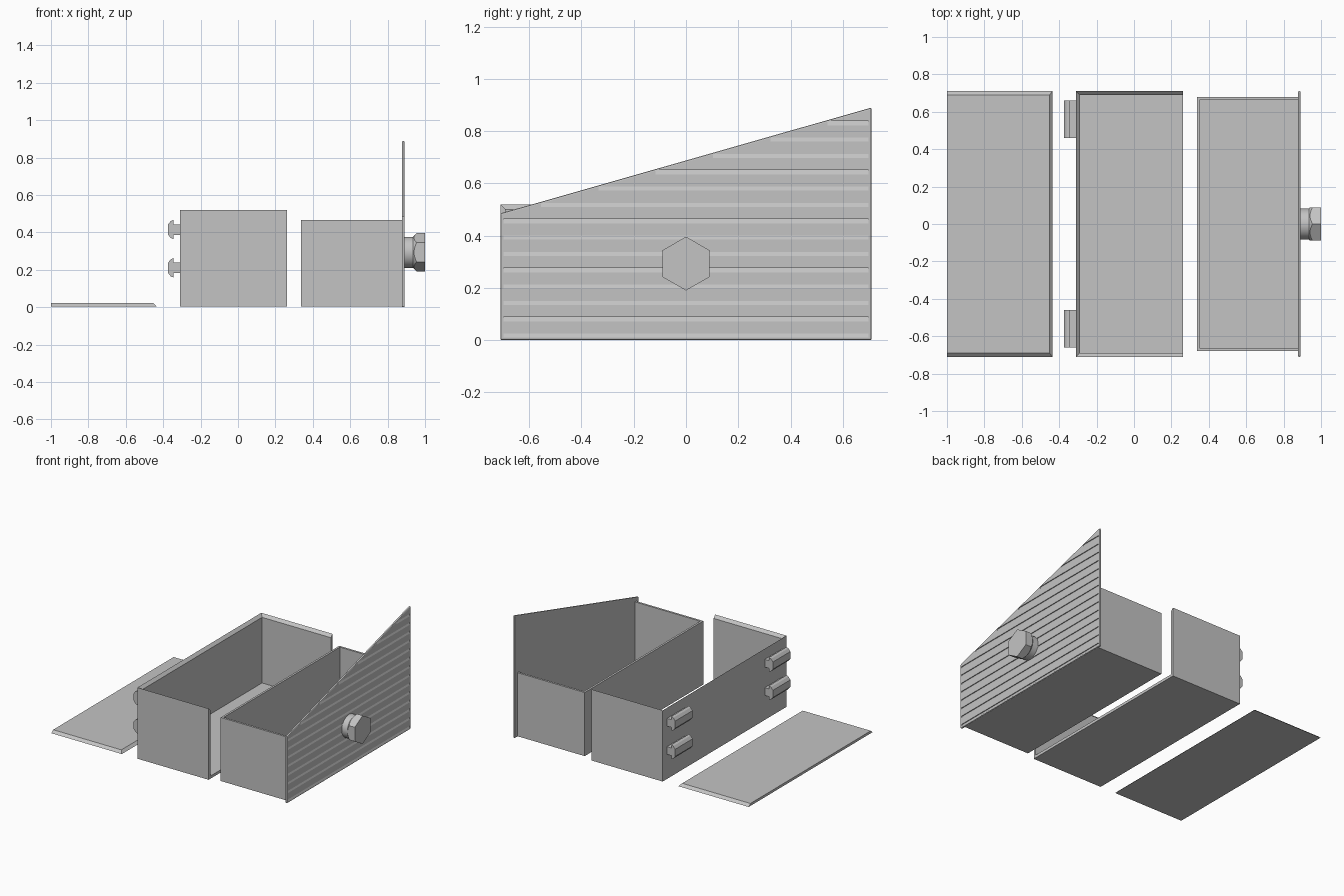
import bpy, bmesh, math
from mathutils import Matrix

cube = bpy.data.objects.get("Cube")
if cube:
    bpy.data.objects.remove(cube, do_unlink=True)

grey = bpy.data.materials.new("plain_grey")
grey.use_nodes = True
tone = (0.55, 0.55, 0.55, 1)
grey.diffuse_color = tone
grey.node_tree.nodes["Principled BSDF"].inputs["Base Color"].default_value = tone


def finish(name, bm):
    bmesh.ops.recalc_face_normals(bm, faces=bm.faces[:])
    mesh = bpy.data.meshes.new(name)
    bm.to_mesh(mesh)
    bm.free()
    mesh.materials.append(grey)
    obj = bpy.data.objects.new(name, mesh)
    bpy.context.scene.collection.objects.link(obj)
    return obj


def add_prism(bm, points, axis, a, b):
    """Extrude a 2D outline along an axis from a to b."""
    place = {"x": lambda p, d: (d, p[0], p[1]),
             "y": lambda p, d: (p[0], d, p[1]),
             "z": lambda p, d: (p[0], p[1], d)}[axis]
    low = [bm.verts.new(place(p, a)) for p in points]
    high = [bm.verts.new(place(p, b)) for p in points]
    bm.faces.new(low)
    bm.faces.new(high)
    for i in range(len(points)):
        j = (i + 1) % len(points)
        bm.faces.new((low[i], low[j], high[j], high[i]))


def prism(name, points, axis, a, b):
    bm = bmesh.new()
    add_prism(bm, points, axis, a, b)
    return finish(name, bm)


def rect(x0, x1, y):
    return [(x0, -y), (x1, -y), (x1, y), (x0, y)]


def circle(n, r, cz):
    return [(r * math.sin(k * math.tau / n), cz + r * math.cos(k * math.tau / n))
            for k in range(n)]


def three_walls(name, x0, x1, w, t, z0, z1, drop):
    """U-shaped wall open towards +x; the rim falls inward by drop."""
    bm = bmesh.new()
    outer = [(x1, -w), (x0, -w), (x0, w), (x1, w)]
    inner = [(x1, t - w), (x0 + t, t - w), (x0 + t, w - t), (x1, w - t)]
    rings = [[bm.verts.new(c) for c in
              ((*o, z0), (*o, z1), (*i, z1 - drop), (*i, z0))]
             for o, i in zip(outer, inner)]
    for a, b in zip(rings, rings[1:]):
        for k in range(4):
            m = (k + 1) % 4
            bm.faces.new((a[k], a[m], b[m], b[k]))
    bm.faces.new(rings[0])
    bm.faces.new(rings[-1])
    return finish(name, bm)


def bake(obj):
    """Apply the modifiers of an object."""
    graph = bpy.context.evaluated_depsgraph_get()
    mesh = bpy.data.meshes.new_from_object(obj.evaluated_get(graph))
    obj.modifiers.clear()
    obj.data = mesh


def carve(obj, cutter, operation):
    mod = obj.modifiers.new("carve", "BOOLEAN")
    mod.operation, mod.object, mod.solver = operation, cutter, "EXACT"
    bake(obj)
    bpy.data.objects.remove(cutter, do_unlink=True)


BASE = 0.004

# Sliding lid with three sloped edges
lid = prism("sliding_lid", rect(-1, -0.435, 0.71), "z", BASE, 0.022)
for v in lid.data.vertices:
    if v.co.z > 0.01:
        v.co.y *= 0.69 / 0.71
        if v.co.x > -0.5:
            v.co.x -= 0.018

# Outer casing
three_walls("casing_walls", -0.31, 0.262, 0.71, 0.02, BASE, 0.52, 0.02)
prism("casing_floor", rect(-0.29, 0.262, 0.69), "z", BASE, 0.024)

# Mushroom-shaped rails on the back of the casing
half = [(-0.31, 0.028), (-0.345, 0.028), (-0.345, 0.052), (-0.36, 0.045), (-0.375, 0.026)]
for side, y in (("left", 0.46), ("right", -0.66)):
    for level, z in (("lower", 0.21), ("upper", 0.415)):
        outline = [(x, z + h) for x, h in half] + [(x, z - h) for x, h in reversed(half)]
        prism(f"{level}_{side}_rail", outline, "y", y, y + 0.2)

# Drawer tray
three_walls("drawer_walls", 0.337, 0.88, 0.68, 0.015, BASE, 0.465, 0)
prism("drawer_floor", rect(0.352, 0.88, 0.665), "z", BASE, 0.02)

# Drawer front with a slanted top and softened border
FACE, LOW, HIGH, W = 0.891, 0.485, 0.89, 0.71
front = prism("drawer_front", [(-W, 0), (W, 0), (W, HIGH), (-W, LOW)], "x", 0.876, FACE)
bevel = front.modifiers.new("soft_edge", "BEVEL")
bevel.width, bevel.segments = 0.006, 2
bake(front)

# Siding grooves: sloped below, square above
bm = bmesh.new()
for k in range(14):
    z = 0.0175 + k * 0.0625
    start = max(-W, -W + (z - LOW) * 2 * W / (HIGH - LOW) + 0.03) + 0.012
    if start < W - 0.05:
        add_prism(bm, [(FACE + 0.006, z - 0.024), (FACE - 0.006, z + 0.008),
                       (FACE + 0.006, z + 0.008)], "y", start, W - 0.012)
carve(front, finish("groove_cutter", bm), "DIFFERENCE")

# Hexagonal knob with a chamfered back and a round neck
KNOB_Z = 0.293
neck = prism("knob_neck", circle(32, 0.083, KNOB_Z), "x", 0.885, 0.94)
head = prism("knob_head", circle(6, 0.103, KNOB_Z), "x", 0.935, 1.0)
bm = bmesh.new()
bmesh.ops.create_cone(bm, cap_ends=True, segments=48, radius1=0.083, radius2=0.158,
                      depth=0.075,
                      matrix=Matrix.Translation((0.9725, 0, KNOB_Z)) @ Matrix.Rotation(math.pi / 2, 4, "Y"))
carve(head, finish("chamfer_cutter", bm), "INTERSECT")

# Smooth the round and softened parts, keeping edges sharp
for obj in (neck, head):
    bpy.ops.object.select_all(action="DESELECT")
    obj.select_set(True)
    bpy.context.view_layer.objects.active = obj
    bpy.ops.object.shade_smooth_by_angle(angle=math.radians(25))
